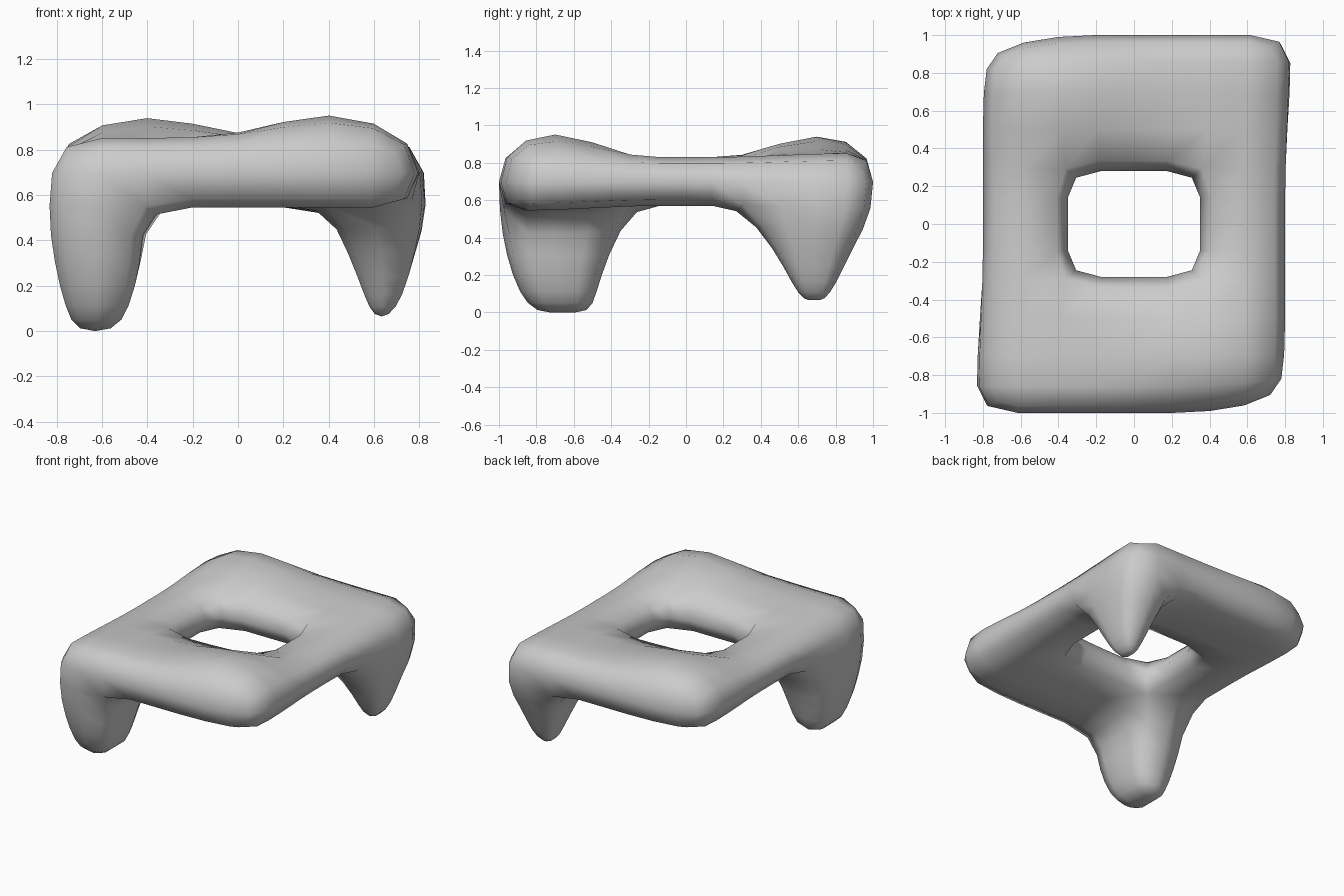
import bpy, bmesh

if "Cube" in bpy.data.objects:
    bpy.data.objects.remove(bpy.data.objects["Cube"])

bm = bmesh.new()
YS = [-1, -0.72, -0.28, 0, 0.28, 0.72, 1]

# Plan grid of the slab, with a hole in the middle
CELLS = [(i, j) for i in range(4) for j in range(6)
         if not (i in (1, 2) and j in (2, 3))]
USED = {(i + a, j + b) for i, j in CELLS for a in (0, 1) for b in (0, 1)}
LEG_A = [(0, 0), (0, 1)]      # front left, blunt
LEG_B = [(3, 4), (3, 5)]      # back right, tapered
PEAKS = {(3, 1): 1.03, (1, 5): 1.01}


def corners(c):
    i, j = c
    return [(i, j), (i + 1, j), (i + 1, j + 1), (i, j + 1)]


def plan(i, j):
    inner = 0.41 if j in (0, 1, 5, 6) else 0.35
    x = [-0.8, -inner, 0, inner, 0.8][i]
    y = YS[j]
    if (i, j) in ((4, 0), (0, 6)):    # rounded corners without legs
        x, y = x * 0.95, y * 0.92
    return x, y


def top_z(i, j):
    if (i, j) in PEAKS:
        return PEAKS[(i, j)]
    if j in (2, 3, 4):
        return 0.83
    return 0.87 if i == 2 and j in (1, 5) else 0.85


def bottom_z(i, j):
    return 0.57 if j in (2, 3, 4) else 0.545


def walls(cells, upper, lower):
    """Side faces round the outline of a group of cells."""
    edges = set()
    for c in cells:
        k = corners(c)
        edges |= {(k[n], k[(n + 1) % 4]) for n in range(4)}
    for a, b in edges:
        if (b, a) not in edges:
            bm.faces.new((upper[a], lower[a], lower[b], upper[b]))


def caps(cells, layer, down):
    for c in cells:
        vs = [layer[k] for k in corners(c)]
        bm.faces.new(vs[::-1] if down else vs)


# Slab
top = {k: bm.verts.new((*plan(*k), top_z(*k))) for k in USED}
bot = {k: bm.verts.new((*plan(*k), bottom_z(*k))) for k in USED}
for k in ((0, 0), (0, 1), (4, 5), (4, 6)):   # slight bulge above the legs
    bot[k].co.x *= 1.05
walls(CELLS, top, bot)
caps(CELLS, top, False)
caps([c for c in CELLS if c not in LEG_A + LEG_B], bot, True)


def leg(cells, rings):
    """Rings of (z, x0, x1, y0, y1) going down from the slab."""
    i0, j0 = cells[0]
    keys = {k for c in cells for k in corners(c)}
    upper = bot
    for z, x0, x1, y0, y1 in rings:
        lower = {(i, j): bm.verts.new((x0 + (x1 - x0) * (i - i0),
                                       y0 + (y1 - y0) * (j - j0) / 2, z))
                 for i, j in keys}
        walls(cells, upper, lower)
        upper = lower
    caps(cells, upper, True)


leg(LEG_A, [(0.30, -0.81, -0.43, -0.96, -0.42),
            (0.10, -0.76, -0.48, -0.89, -0.48),
            (0.0, -0.71, -0.55, -0.80, -0.52)])
leg(LEG_B, [(0.34, 0.49, 0.78, 0.47, 0.89),
            (0.15, 0.56, 0.725, 0.57, 0.80),
            (0.065, 0.60, 0.665, 0.63, 0.74)])

bmesh.ops.recalc_face_normals(bm, faces=bm.faces[:])
mesh = bpy.data.meshes.new("table_body")
bm.to_mesh(mesh)
bm.free()
for p in mesh.polygons:
    p.use_smooth = True
obj = bpy.data.objects.new("table_body", mesh)
bpy.context.collection.objects.link(obj)

# Rounded surface
sub = obj.modifiers.new("rounding", 'SUBSURF')
sub.levels = sub.render_levels = 1
sub.use_limit_surface = False
